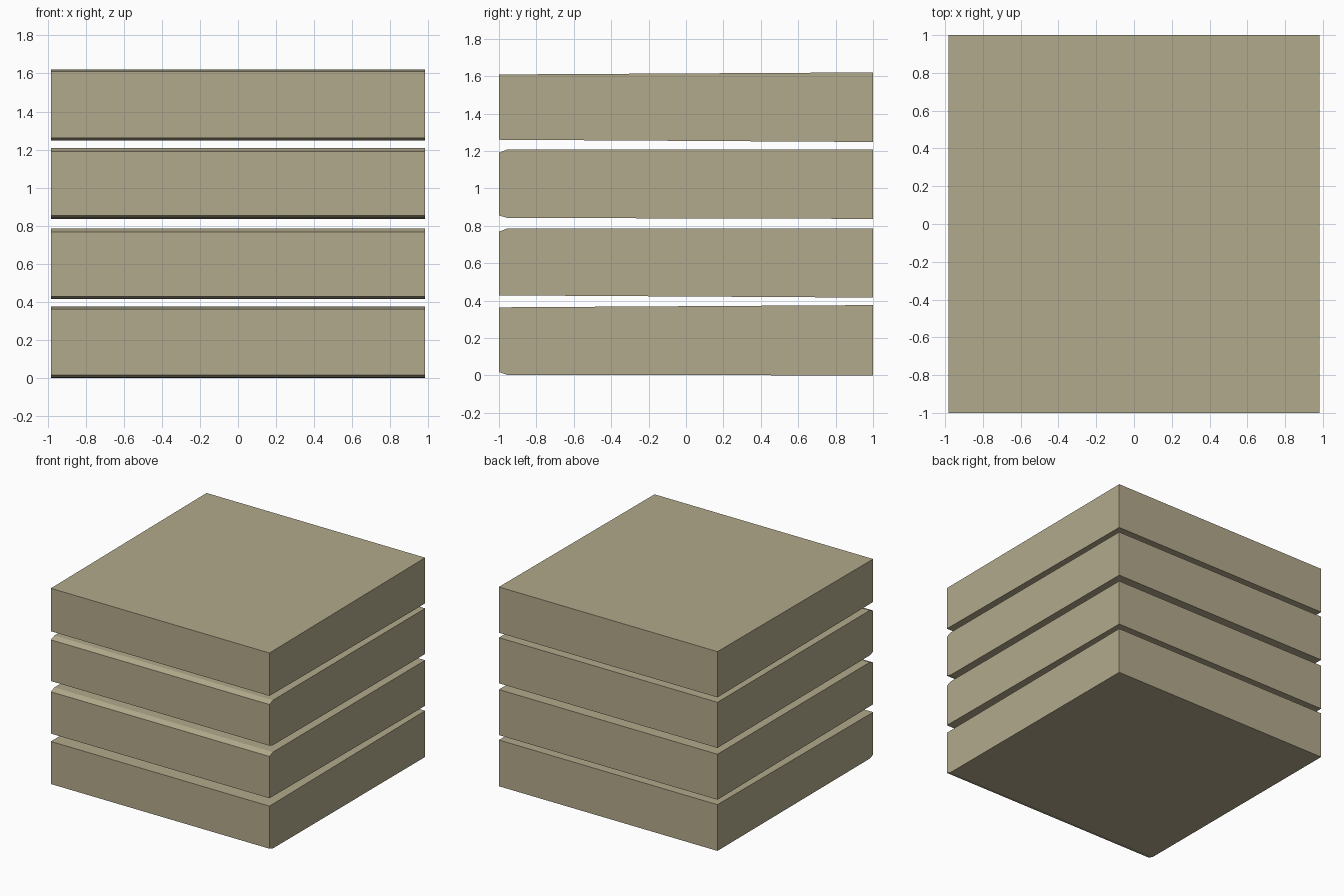
import bpy
import bmesh

if "Cube" in bpy.data.objects:
    bpy.data.objects.remove(bpy.data.objects["Cube"])

# One warm stone colour for every slab
stone = bpy.data.materials.new("warm stone")
stone.diffuse_color = (0.45, 0.40, 0.262, 1)
stone.use_nodes = True
stone.node_tree.nodes["Principled BSDF"].inputs["Base Color"].default_value = stone.diffuse_color


def slab(name, profile, half_width=0.983):
    """Extrude a side profile of (y, z) points across x."""
    bm = bmesh.new()
    face = bm.faces.new([bm.verts.new((-half_width, y, z)) for y, z in profile])
    side = bmesh.ops.extrude_face_region(bm, geom=[face])
    verts = [v for v in side["geom"] if isinstance(v, bmesh.types.BMVert)]
    bmesh.ops.translate(bm, verts=verts, vec=(2 * half_width, 0, 0))
    bmesh.ops.recalc_face_normals(bm, faces=bm.faces)
    mesh = bpy.data.meshes.new(name)
    bm.to_mesh(mesh)
    bm.free()
    mesh.materials.append(stone)
    obj = bpy.data.objects.new(name, mesh)
    bpy.context.collection.objects.link(obj)


# Bottom slab: worn lower front edge
slab("bottom_slab", [(-1, 0.018), (-0.955, 0.003), (1, 0), (1, 0.376), (-1, 0.364)])
# Lower middle slab: worn upper front edge
slab("lower_middle_slab", [(-1, 0.428), (1, 0.416), (1, 0.786), (-0.955, 0.786), (-1, 0.768)])
# Upper middle slab: both front edges worn
slab("upper_middle_slab", [(-1, 0.855), (-0.955, 0.842), (1, 0.837),
                           (1, 1.208), (-0.955, 1.208), (-1, 1.19)])
# Top slab: crisp edges, slightly uneven
slab("top_slab", [(-1, 1.26), (1, 1.248), (1, 1.62), (-1, 1.609)])
